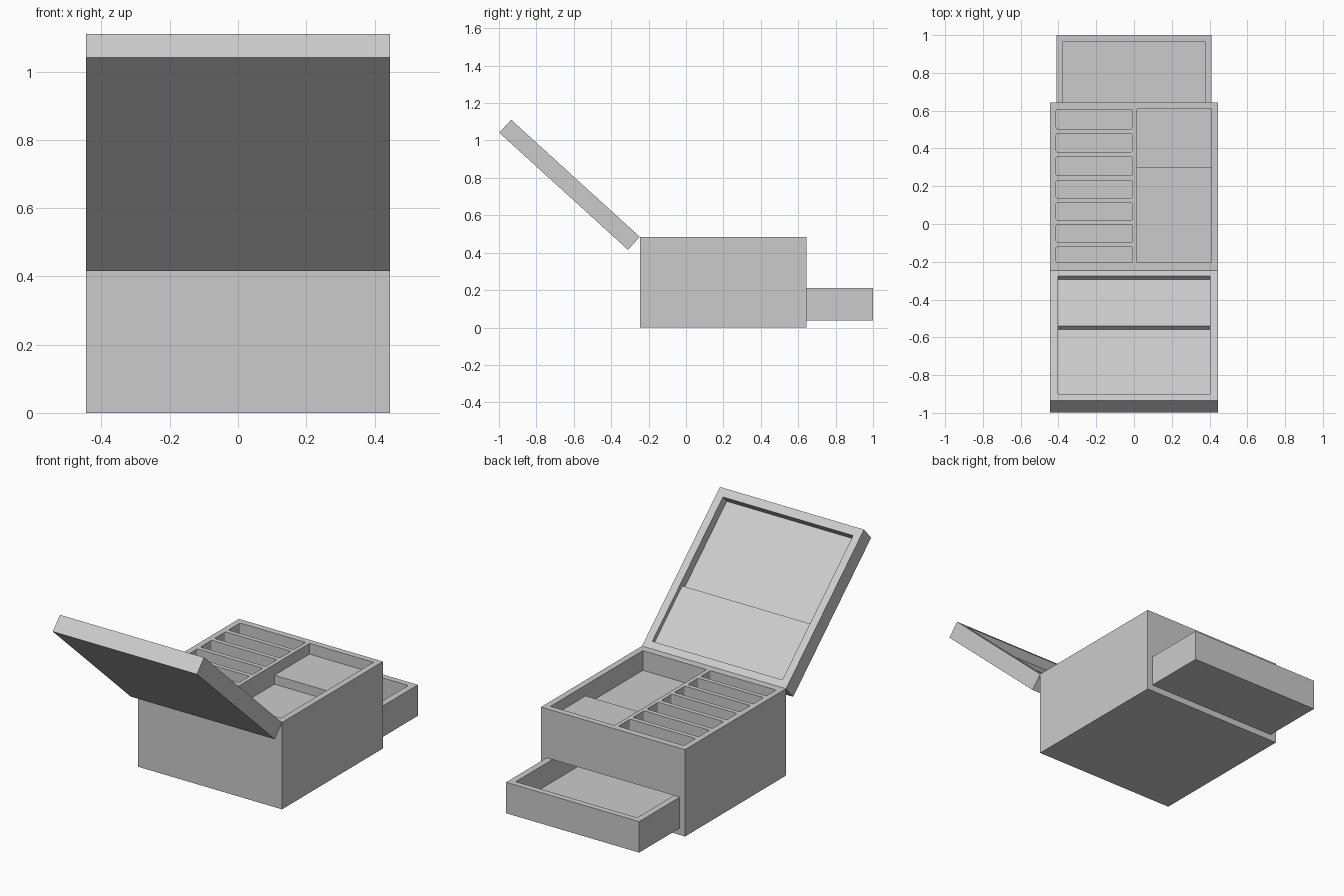
import bpy, bmesh, math
from mathutils import Matrix

if "Cube" in bpy.data.objects:
    bpy.data.objects.remove(bpy.data.objects["Cube"])


def block(name, x, y, z, round_corners=0):
    """Axis-aligned block from (low, high) ranges, optional rounded upright edges."""
    bm = bmesh.new()
    bmesh.ops.create_cube(bm, size=1)
    for v in bm.verts:
        v.co = [(r[0] + r[1]) / 2 + c * (r[1] - r[0]) for c, r in zip(v.co, (x, y, z))]
    if round_corners:
        upright = [e for e in bm.edges if abs(e.verts[0].co.z - e.verts[1].co.z) > 1e-4]
        bmesh.ops.bevel(bm, geom=upright, offset=round_corners, segments=3,
                        profile=0.5, affect='EDGES')
    mesh = bpy.data.meshes.new(name)
    bm.to_mesh(mesh)
    bm.free()
    ob = bpy.data.objects.new(name, mesh)
    bpy.context.collection.objects.link(ob)
    return ob


def carve(target, x, y, z, round_corners=0):
    """Cut a block-shaped pocket out of the target."""
    cutter = block("cutter", x, y, z, round_corners)
    mod = target.modifiers.new("pocket", 'BOOLEAN')
    mod.operation, mod.solver, mod.object = 'DIFFERENCE', 'EXACT', cutter
    bpy.context.view_layer.objects.active = target
    bpy.ops.object.modifier_apply(modifier=mod.name)
    bpy.data.objects.remove(cutter, do_unlink=True)


W, FRONT, BACK, TOP = 0.445, -0.247, 0.644, 0.485
FLOOR = TOP - 0.11

# case body with drawer opening
case = block("case", (-W, W), (FRONT, BACK), (0, TOP))
carve(case, (-0.412, 0.412), (FRONT + 0.03, BACK + 0.1), (0.036, 0.211))

# row of narrow ring slots
slots = [(0.504, 0.607), (0.382, 0.478), (0.256, 0.356), (0.138, 0.230),
         (0.021, 0.113), (-0.095, -0.004), (-0.205, -0.120)]
for span in slots:
    carve(case, (-0.412, -0.008), span, (FLOOR, TOP + 0.1), 0.007)

# large compartment with a raised tray at its back
carve(case, (0.015, 0.41), (-0.205, 0.609), (FLOOR, TOP + 0.1))
block("raised_tray", (0.015, 0.41), (0.30, 0.609), (FLOOR - 0.01, TOP - 0.06))

# drawer, pulled partly out
drawer = block("drawer", (-0.411, 0.411), (0.15, 1.0), (0.037, 0.21))
carve(drawer, (-0.375, 0.375), (0.185, 0.966), (0.085, 0.4))

# lid, modelled flat from the hinge then swung open
L, T = 0.93, 0.094
lid = block("lid", (-W, W), (-L, 0), (-T, 0))
carve(lid, (-0.402, 0.402), (-0.883, -0.04), (-0.05, 0.1))
panel = block("lid_pocket_panel", (-0.402, 0.402), (-0.376, -0.04), (-0.06, -0.024))
swing = Matrix.Translation((0, FRONT, TOP)) @ Matrix.Rotation(math.radians(-42.3), 4, 'X')
for part in (lid, panel):
    part.data.transform(swing)
